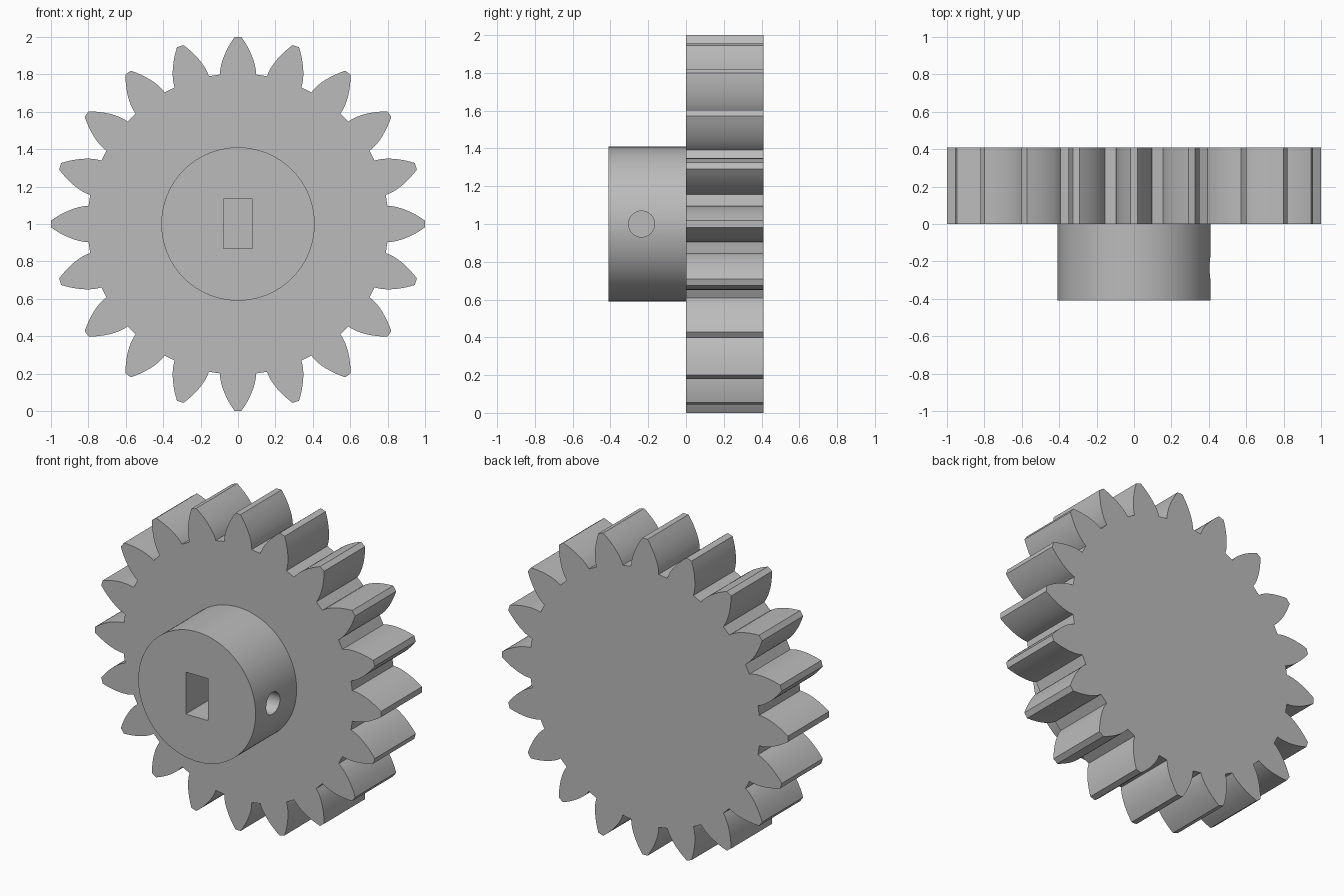
import bpy, bmesh
from math import acos, cos, sin, tan, pi, radians
from mathutils import Matrix, Vector

cube = bpy.data.objects.get("Cube")
if cube:
    bpy.data.objects.remove(cube, do_unlink=True)

TEETH, TIP_R, ROOT_R, PITCH_R = 20, 1.0, 0.805, 0.909
DEPTH, HUB_R, AXIS_Z = 0.41, 0.41, 1.0

grey = bpy.data.materials.new("plain grey")
grey.use_nodes = True
grey.diffuse_color = (0.5, 0.5, 0.5, 1)
grey.node_tree.nodes["Principled BSDF"].inputs["Base Color"].default_value = grey.diffuse_color


def make_object(name, bm):
    bmesh.ops.recalc_face_normals(bm, faces=bm.faces)
    mesh = bpy.data.meshes.new(name)
    bm.to_mesh(mesh)
    bm.free()
    mesh.materials.append(grey)
    obj = bpy.data.objects.new(name, mesh)
    bpy.context.collection.objects.link(obj)
    return obj


def prism(name, outline, y0, y1):
    """Extrude an (x, z) outline from y0 to y1."""
    bm = bmesh.new()
    face = bm.faces.new([bm.verts.new((x, y0, z)) for x, z in outline])
    new = bmesh.ops.extrude_face_region(bm, geom=[face])["geom"]
    bmesh.ops.translate(bm, vec=(0, y1 - y0, 0),
                        verts=[g for g in new if isinstance(g, bmesh.types.BMVert)])
    return make_object(name, bm)


def circle(radius, count, z):
    return [(radius * sin(2 * pi * i / count), z + radius * cos(2 * pi * i / count))
            for i in range(count)]


def smooth(obj):
    bpy.ops.object.select_all(action="DESELECT")
    obj.select_set(True)
    bpy.context.view_layer.objects.active = obj
    bpy.ops.object.shade_smooth_by_angle(angle=radians(25))


# Involute half tooth thickness as an angle at a given radius
def involute(r):
    a = acos(min(1, ROOT_R / r))
    return tan(a) - a


def half_angle(r):
    return pi / (2 * TEETH) + involute(PITCH_R) - involute(r)


# Toothed wheel
STEPS = 8
radii = [ROOT_R + (TIP_R - ROOT_R) * i / STEPS for i in range(STEPS + 1)]
tooth = [(r, -half_angle(r)) for r in radii] + [(r, half_angle(r)) for r in reversed(radii)]
outline = []
for k in range(TEETH):
    for r, a in tooth:
        t = 2 * pi * k / TEETH + a
        outline.append((r * sin(t), AXIS_Z + r * cos(t)))
wheel = prism("toothed_wheel", outline, 0, DEPTH)
smooth(wheel)

# Hub with a rectangular shaft slot and a radial screw hole
hub = prism("hub", circle(HUB_R, 96, AXIS_Z), -DEPTH, 0)
slot = prism("slot_cutter", [(-0.078, 0.87), (0.078, 0.87), (0.078, 1.135), (-0.078, 1.135)],
             -0.6, 0.1)
bm = bmesh.new()
bmesh.ops.create_cone(bm, cap_ends=True, segments=48, radius1=0.069, radius2=0.069, depth=0.6,
                      matrix=Matrix.Translation(Vector((0.3, -0.235, AXIS_Z)))
                      @ Matrix.Rotation(pi / 2, 4, "Y"))
screw = make_object("screw_hole_cutter", bm)

for cutter in (slot, screw):
    cutter.hide_render = True
    mod = hub.modifiers.new(cutter.name, "BOOLEAN")
    mod.operation = "DIFFERENCE"
    mod.solver = "EXACT"
    mod.object = cutter

# Bake the cuts, then remove the cutters
bpy.context.view_layer.update()
cut_mesh = bpy.data.meshes.new_from_object(
    hub.evaluated_get(bpy.context.evaluated_depsgraph_get()))
hub.modifiers.clear()
hub.data = cut_mesh
for cutter in (slot, screw):
    bpy.data.objects.remove(cutter, do_unlink=True)
smooth(hub)
